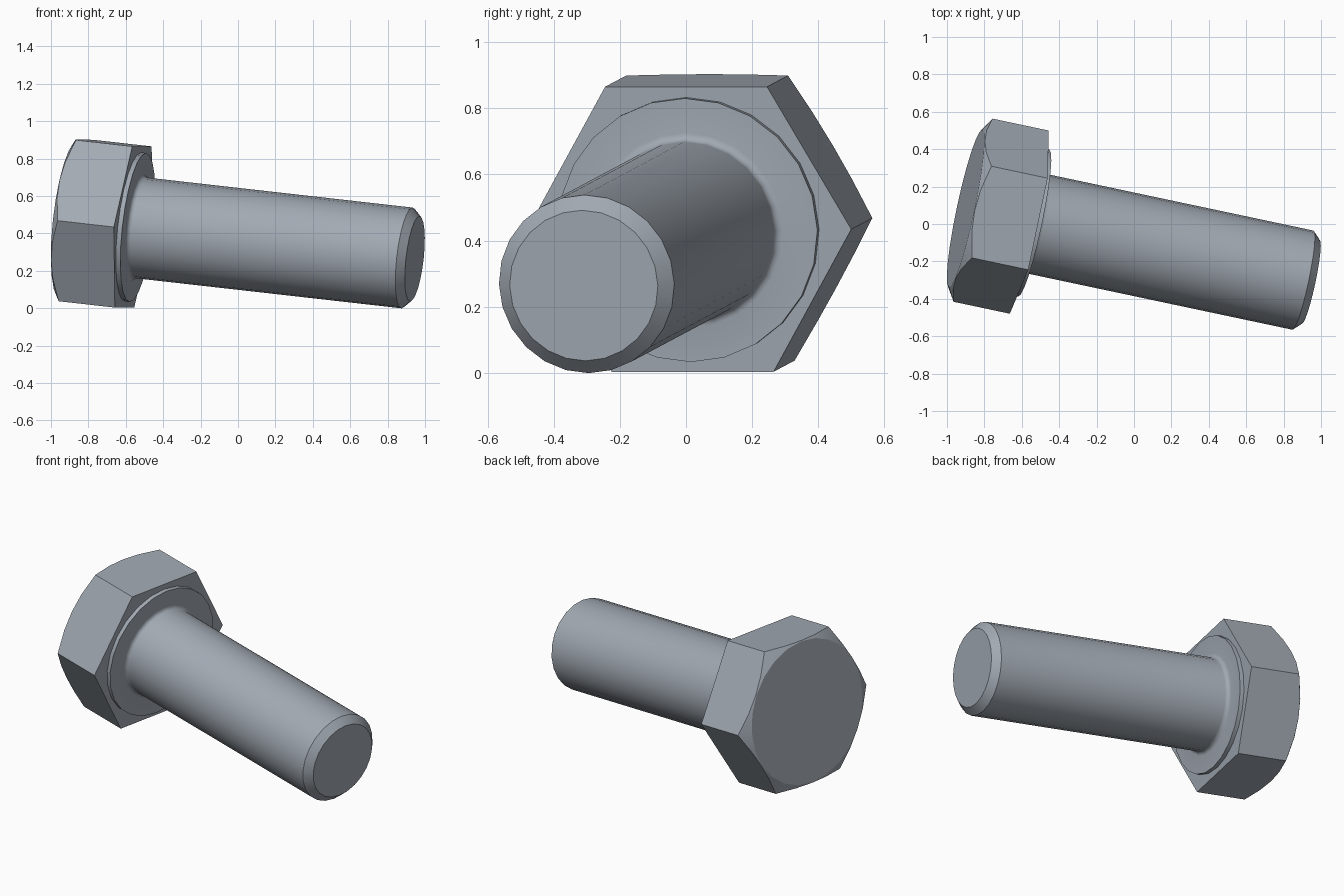
import bpy, bmesh
from math import sin, cos, pi, tan, radians
from mathutils import Vector, Matrix

cube = bpy.data.objects.get("Cube")
if cube:
    bpy.data.objects.remove(cube, do_unlink=True)

# One steel colour
STEEL = (0.36, 0.40, 0.45, 1.0)
steel = bpy.data.materials.new("steel_grey")
steel.use_nodes = True
steel.diffuse_color = STEEL
steel.node_tree.nodes["Principled BSDF"].inputs["Base Color"].default_value = STEEL

# Bolt frame: local z runs along the shank, origin on the underside of the head
axis = Vector((1, -0.212, -0.113)).normalized()
side = Vector((0, 0, 1)).cross(axis).normalized()
up = axis.cross(side)
frame = Matrix.Translation((-0.56, 0.01, 0.434)) @ Matrix((side, up, axis)).transposed().to_4x4()

SIDES = 24
ANGLES = [2 * pi * i / SIDES for i in range(SIDES)]


def loft(name, rings):
    """Bridge rings, each a function angle -> (radius, height), and cap both ends."""
    bm = bmesh.new()
    loops = []
    for ring in rings:
        points = [(a, *ring(a)) for a in ANGLES]
        loops.append([bm.verts.new((r * cos(a), r * sin(a), h)) for a, r, h in points])
    for low, high in zip(loops, loops[1:]):
        for i in range(SIDES):
            j = (i + 1) % SIDES
            bm.faces.new((low[i], low[j], high[j], high[i]))
    bm.faces.new(loops[0][::-1])
    bm.faces.new(loops[-1])
    bmesh.ops.recalc_face_normals(bm, faces=bm.faces)
    mesh = bpy.data.meshes.new(name)
    bm.to_mesh(mesh)
    bm.free()
    mesh.materials.append(steel)
    obj = bpy.data.objects.new(name, mesh)
    bpy.context.collection.objects.link(obj)
    obj.matrix_world = frame
    bpy.ops.object.select_all(action='DESELECT')
    obj.select_set(True)
    bpy.context.view_layer.objects.active = obj
    bpy.ops.object.shade_smooth_by_angle(angle=radians(25))
    return obj


def circle(radius, height):
    return lambda a: (radius, height)


# Hexagonal head with a conical chamfer on the outer face
APOTHEM, FACE_R, THICK = 0.4335, 0.43, 0.35


def hex_radius(a):
    return APOTHEM / cos(a % (pi / 3) - pi / 6)


def chamfer_edge(a):
    r = hex_radius(a)
    return r, -THICK + (r - FACE_R) * tan(radians(30))


loft("hex_head", [circle(FACE_R, -THICK), chamfer_edge, lambda a: (hex_radius(a), 0)])

# Washer face, fillet, shank and chamfered tip as one turned profile
SHANK_R, WASHER_H, FILLET, LENGTH, BEVEL = 0.271, 0.025, 0.025, 1.548, 0.042
profile = [(0.401, -0.01), (0.401, WASHER_H)]
for k in range(5):
    t = k / 4 * pi / 2
    profile.append((SHANK_R + FILLET * (1 - sin(t)), WASHER_H + FILLET * (1 - cos(t))))
profile += [(SHANK_R, LENGTH - BEVEL), (SHANK_R - BEVEL, LENGTH)]
loft("shank_and_washer_face", [circle(r, h) for r, h in profile])
